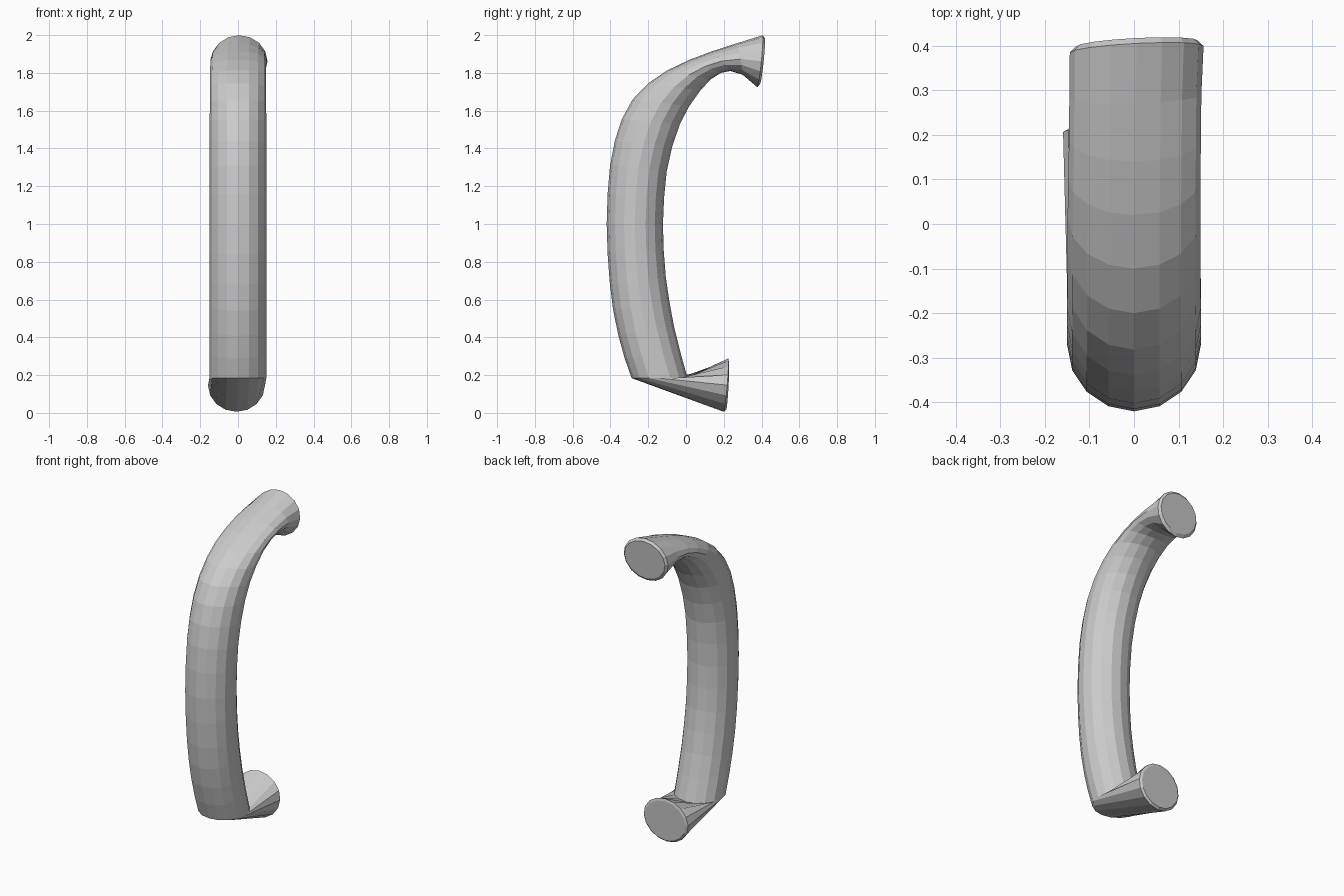
import bpy, bmesh
from math import sin, cos, pi

SIDES = 16

# Cross-sections along the bar: outer (y, z), inner (y, z), x centre, half width, sideways tilt
SECTIONS = [
    (0.213, 0.017, 0.227, 0.272, -0.008, 0.137, 0.04),   # lower mounting face
    (0.200, 0.006, 0.224, 0.288, -0.008, 0.151, 0.04),
    (-0.288, 0.184, 0.008, 0.184, 0.0, 0.150, 0),        # sharp lower corner
    (-0.325, 0.29, -0.032, 0.33, 0.0, 0.150, 0),
    (-0.358, 0.41, -0.064, 0.46, 0.0, 0.150, 0),
    (-0.385, 0.54, -0.088, 0.59, 0.0, 0.150, 0),
    (-0.403, 0.68, -0.107, 0.72, 0.0, 0.150, 0),
    (-0.415, 0.84, -0.118, 0.86, 0.0, 0.150, 0),
    (-0.420, 1.00, -0.122, 1.00, 0.0, 0.150, 0),
    (-0.415, 1.16, -0.116, 1.14, 0.0, 0.150, 0),
    (-0.402, 1.31, -0.102, 1.28, 0.0, 0.150, 0),
    (-0.377, 1.44, -0.073, 1.41, 0.0, 0.150, 0),
    (-0.340, 1.555, -0.032, 1.53, 0.0, 0.150, 0),
    (-0.282, 1.660, 0.018, 1.625, 0.0, 0.149, 0),
    (-0.200, 1.745, 0.075, 1.705, 0.0, 0.149, 0),
    (-0.100, 1.813, 0.130, 1.765, 0.0, 0.149, 0),
    (0.020, 1.870, 0.185, 1.800, 0.001, 0.148, 0),
    (0.140, 1.915, 0.235, 1.810, 0.002, 0.148, 0),
    (0.270, 1.957, 0.300, 1.790, 0.003, 0.148, 0.03),
    (0.405, 1.999, 0.378, 1.724, 0.006, 0.150, 0.05),
    (0.417, 1.984, 0.392, 1.742, 0.006, 0.137, 0.05),    # upper mounting face
]


def ring(bm, section):
    oy, oz, iy, iz, cx, half, tilt = section
    verts = []
    for i in range(SIDES):
        a = 2 * pi * i / SIDES
        x = half * sin(a)
        y = (oy + iy) / 2 + (oy - iy) / 2 * cos(a) + x * tilt
        z = (oz + iz) / 2 + (oz - iz) / 2 * cos(a)
        verts.append(bm.verts.new((cx + x, y, z)))
    return verts


# Handle: loft the rings and close both mounting faces
bm = bmesh.new()
rings = [ring(bm, s) for s in SECTIONS]
for a, b in zip(rings, rings[1:]):
    for i in range(SIDES):
        j = (i + 1) % SIDES
        bm.faces.new((a[i], a[j], b[j], b[i]))
bm.faces.new(rings[0][::-1])
bm.faces.new(rings[-1])
bmesh.ops.recalc_face_normals(bm, faces=bm.faces)

mesh = bpy.data.meshes.new("pull_handle")
bm.to_mesh(mesh)
bm.free()
handle = bpy.data.objects.new("pull_handle", mesh)
bpy.context.collection.objects.link(handle)
